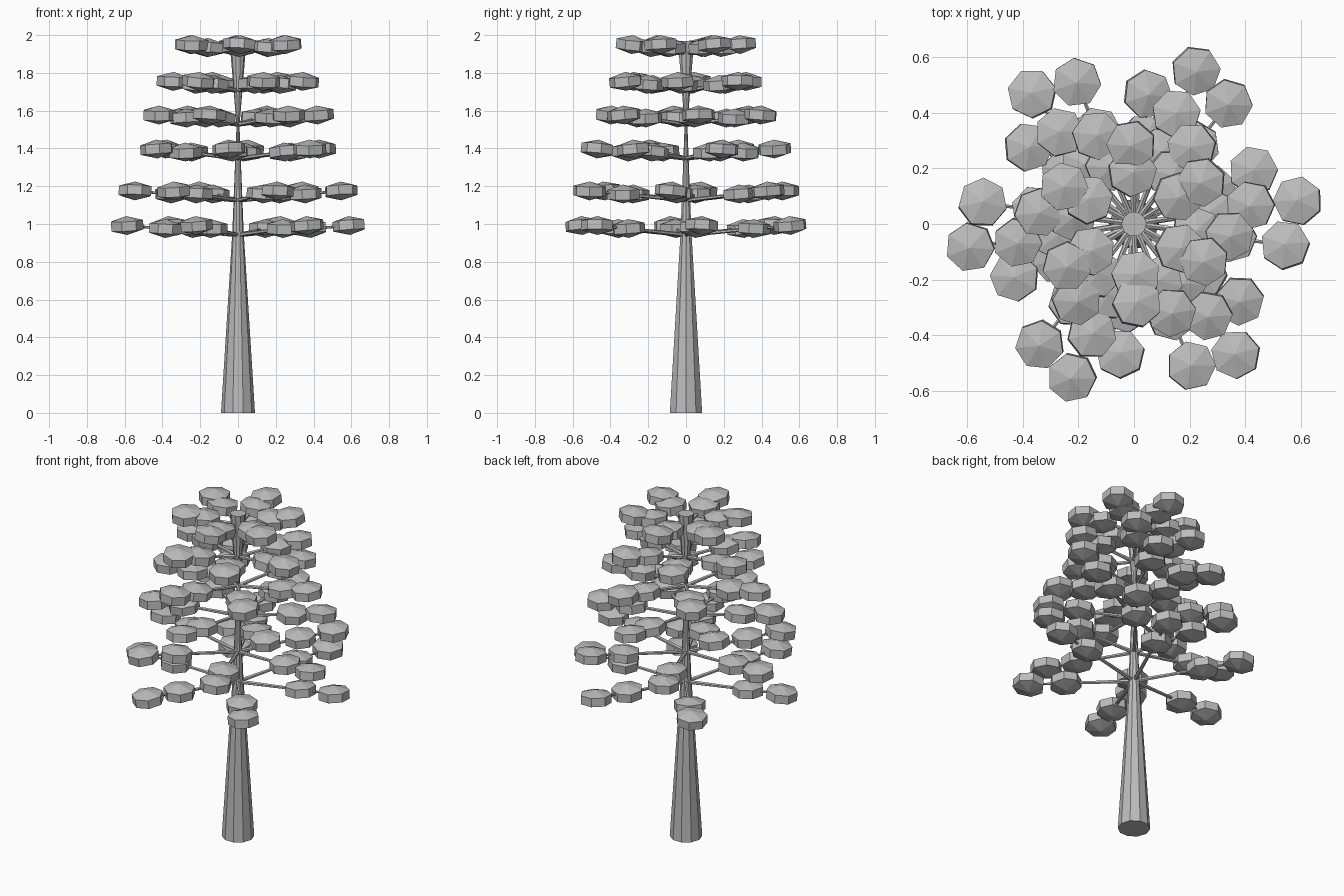
import bpy, bmesh, math, random
from mathutils import Vector, Matrix

random.seed(4)
if "Cube" in bpy.data.objects:
    bpy.data.objects.remove(bpy.data.objects["Cube"], do_unlink=True)

GREY = (0.5, 0.5, 0.5, 1.0)
mat = bpy.data.materials.new("plain grey")
mat.use_nodes = True
mat.diffuse_color = GREY
mat.node_tree.nodes["Principled BSDF"].inputs["Base Color"].default_value = GREY


def finish(bm, name):
    """Turn a bmesh into a flat-shaded object."""
    mesh = bpy.data.meshes.new(name)
    bmesh.ops.recalc_face_normals(bm, faces=bm.faces[:])
    bm.to_mesh(mesh)
    bm.free()
    mesh.materials.append(mat)
    obj = bpy.data.objects.new(name, mesh)
    bpy.context.collection.objects.link(obj)
    return obj


def add_rod(bm, start, end, r_start, r_end, sides):
    """Tapered rod between two points."""
    axis = end - start
    place = Matrix.Translation((start + end) / 2) @ axis.to_track_quat("Z", "Y").to_matrix().to_4x4()
    bmesh.ops.create_cone(bm, cap_ends=True, segments=sides, radius1=r_start,
                          radius2=r_end, depth=axis.length, matrix=place)


def add_puff(bm, centre):
    """Seven-sided flattened foliage clump with a slight random lean."""
    lean = math.radians(6)
    place = (Matrix.Translation(centre)
             @ Matrix.Rotation(random.uniform(-lean, lean), 4, "X")
             @ Matrix.Rotation(random.uniform(-lean, lean), 4, "Y")
             @ Matrix.Rotation(random.uniform(0, math.tau), 4, "Z")
             @ Matrix.Diagonal((0.102, 0.102, 0.05, 1)))
    bmesh.ops.create_uvsphere(bm, u_segments=7, v_segments=3, radius=1, matrix=place)


# Trunk: tapers to a narrow waist, then flares to a flat top
trunk = bmesh.new()
profile = [(0.09, 0), (0.03, 0.96), (0.008, 1.52), (0.045, 1.97)]
SIDES = 10
rings = [[trunk.verts.new((r * math.cos(math.tau * i / SIDES),
                           r * math.sin(math.tau * i / SIDES), z))
          for i in range(SIDES)] for r, z in profile]
for low, high in zip(rings, rings[1:]):
    for i in range(SIDES):
        j = (i + 1) % SIDES
        trunk.faces.new((low[i], low[j], high[j], high[i]))
trunk.faces.new(rings[0])
trunk.faces.new(rings[-1])
finish(trunk, "trunk")

# Tiers: height of outer clumps, reach, turn in degrees
tiers = [(0.992, 0.595, 8), (1.175, 0.55, 52), (1.397, 0.47, 24),
         (1.577, 0.424, 9), (1.755, 0.345, 53), (1.95, 0.285, 32)]
for n, (height, reach, turn) in enumerate(tiers, 1):
    branches, clumps = bmesh.new(), bmesh.new()
    for k in range(6):
        angle = math.radians(turn + 60 * k)
        out = Vector((math.cos(angle), math.sin(angle), 0))
        tip = out * reach + Vector((0, 0, height))
        add_rod(branches, Vector((0, 0, height - 0.05)), tip, 0.012, 0.006, 6)
        add_puff(clumps, tip)
        add_puff(clumps, out * reach * 0.65 + Vector((0, 0, height - 0.016)))
    finish(branches, f"branches_tier_{n}")
    finish(clumps, f"foliage_tier_{n}")
